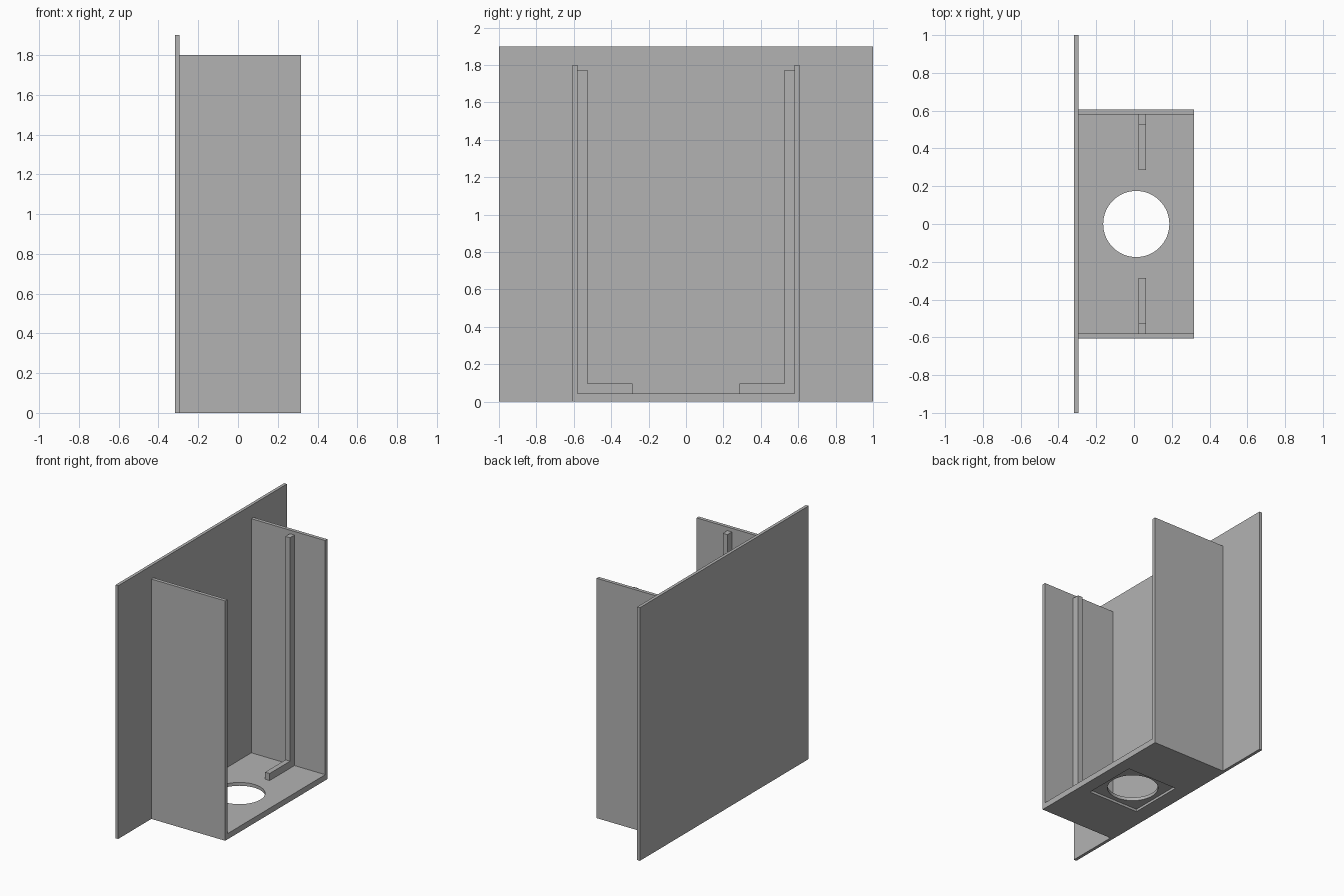
import bpy

# Remove the default cube
cube = bpy.data.objects.get("Cube")
if cube:
    bpy.data.objects.remove(cube, do_unlink=True)

# Single grey material
grey = bpy.data.materials.new("plain grey")
grey.use_nodes = True
colour = (0.45, 0.45, 0.45, 1)
grey.diffuse_color = colour
grey.node_tree.nodes["Principled BSDF"].inputs["Base Color"].default_value = colour


def box(name, x, y, z):
    """Box spanning the given (low, high) ranges."""
    ranges = (x, y, z)
    bpy.ops.mesh.primitive_cube_add(size=1, location=[sum(r) / 2 for r in ranges])
    ob = bpy.context.object
    ob.name = name
    ob.scale = [r[1] - r[0] for r in ranges]
    bpy.ops.object.transform_apply(location=False, rotation=False, scale=True)
    ob.data.materials.append(grey)
    return ob


def cut(target, cutter):
    """Subtract the cutter, then delete it."""
    cutter.hide_render = True
    mod = target.modifiers.new("cut", 'BOOLEAN')
    mod.operation = 'DIFFERENCE'
    mod.solver = 'EXACT'
    mod.object = cutter
    bpy.context.view_layer.objects.active = target
    bpy.ops.object.modifier_apply(modifier=mod.name)
    bpy.data.objects.remove(cutter, do_unlink=True)


PANEL_X = -0.295
FRONT_X = 0.318
FLOOR_Z = 0.043
HOLE_X = 0.012
WALL_OUT, WALL_IN = 0.606, 0.58

# Large mounting panel
box("mounting_panel", (-0.318, PANEL_X), (-1, 1), (0, 1.9))

# Floor with a round opening and a square recess underneath
floor = box("floor", (PANEL_X, FRONT_X), (-WALL_IN, WALL_IN), (0, FLOOR_Z))
cut(floor, box("recess_cutter", (HOLE_X - 0.21, HOLE_X + 0.21), (-0.21, 0.21), (-0.1, 0.018)))
bpy.ops.mesh.primitive_cylinder_add(vertices=64, radius=0.175, depth=1, location=(HOLE_X, 0, 0))
hole = bpy.context.object
hole.name = "hole_cutter"
hole.data.materials.append(grey)
cut(floor, hole)
bpy.ops.object.select_all(action='DESELECT')
floor.select_set(True)
bpy.context.view_layer.objects.active = floor
bpy.ops.object.shade_smooth_by_angle()

# Side walls, each with an L-shaped rail running down and along the floor
for side, s in (("right", -1), ("left", 1)):
    def span(a, b):
        return tuple(sorted((s * a, s * b)))
    box(side + "_wall", (PANEL_X, FRONT_X), span(WALL_IN, WALL_OUT), (0, 1.8))
    rail_x = (0.025, 0.063)
    box(side + "_upright_rail", rail_x, span(0.527, WALL_IN), (FLOOR_Z, 1.773))
    box(side + "_floor_rail", rail_x, span(0.286, 0.527), (FLOOR_Z, 0.096))
